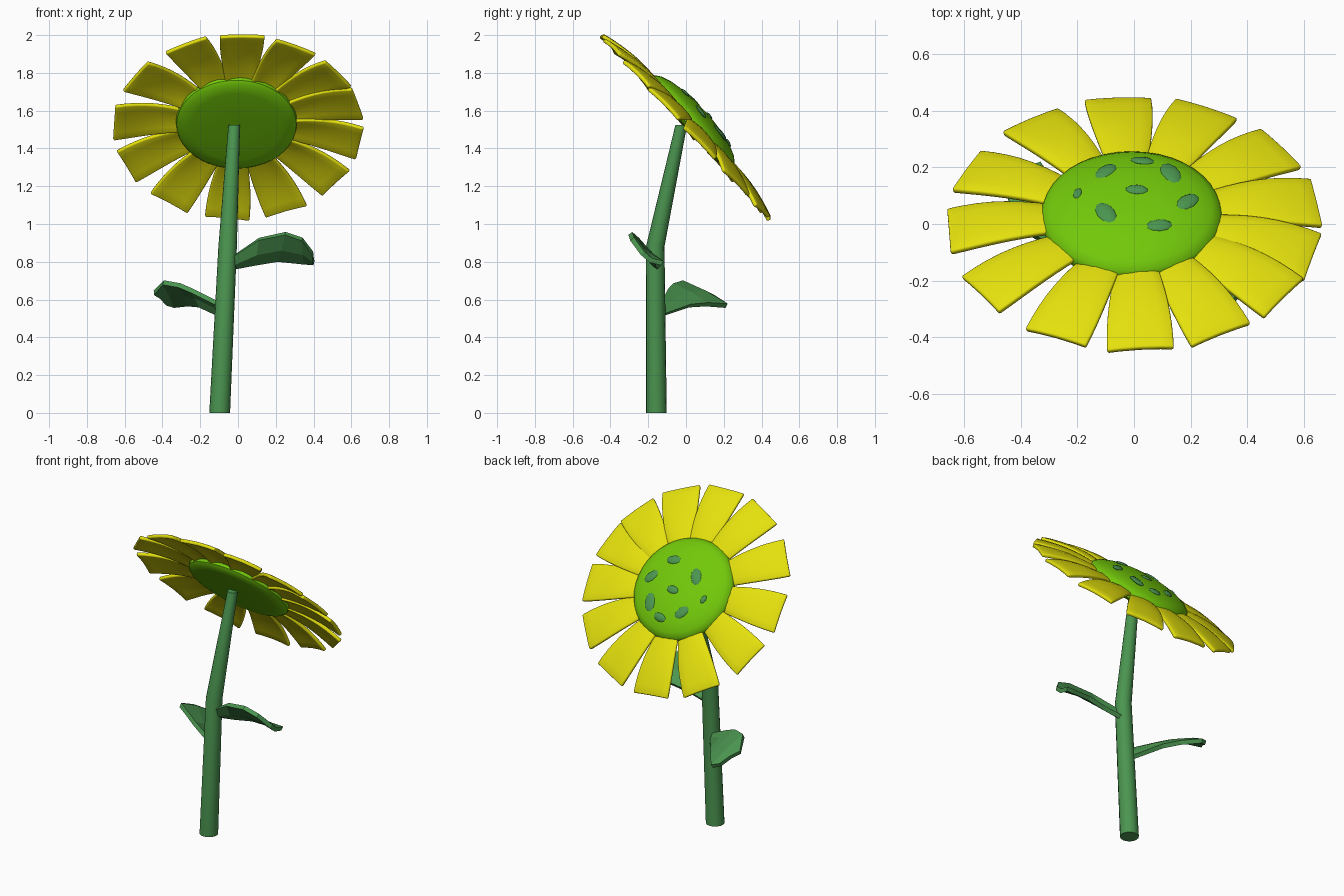
import bpy, bmesh, math
from mathutils import Vector, Matrix

if "Cube" in bpy.data.objects:
    bpy.data.objects.remove(bpy.data.objects["Cube"])


def material(name, rgb):
    m = bpy.data.materials.new(name)
    m.diffuse_color = (*rgb, 1)
    m.use_nodes = True
    m.node_tree.nodes["Principled BSDF"].inputs["Base Color"].default_value = m.diffuse_color
    return m


YELLOW = material("petal_yellow", (0.78, 0.75, 0.004))
LIME = material("disc_green", (0.17, 0.58, 0.003))
GREEN = material("stem_green", (0.07, 0.30, 0.08))

# Flower head frame: tilted back so local z is the facing direction
HEAD = Matrix.Translation((0, 0, 1.515)) @ Matrix.Rotation(math.radians(-47.5), 4, 'X')


def make(name, bm, mat, matrix=None, thickness=0, bevel=0, angle=35):
    bmesh.ops.recalc_face_normals(bm, faces=bm.faces)
    me = bpy.data.meshes.new(name)
    bm.to_mesh(me)
    bm.free()
    ob = bpy.data.objects.new(name, me)
    bpy.context.collection.objects.link(ob)
    me.materials.append(mat)
    if matrix:
        ob.matrix_world = matrix
    if thickness:
        s = ob.modifiers.new("thickness", 'SOLIDIFY')
        s.thickness, s.offset = thickness, 0
    if bevel:
        b = ob.modifiers.new("soft_edge", 'BEVEL')
        b.width, b.segments, b.limit_method = bevel, 2, 'ANGLE'
        b.angle_limit = math.radians(50)
    if angle:
        bpy.ops.object.select_all(action='DESELECT')
        ob.select_set(True)
        bpy.context.view_layer.objects.active = ob
        bpy.ops.object.shade_smooth_by_angle(angle=math.radians(angle))
    return ob


def skin(rows, closed=False, caps=False):
    """Quads between successive rows of points."""
    bm = bmesh.new()
    vs = [[bm.verts.new(p) for p in row] for row in rows]
    n = len(rows[0])
    for a, b in zip(vs, vs[1:]):
        for i in range(n if closed else n - 1):
            j = (i + 1) % n
            bm.faces.new((a[i], a[j], b[j], b[i]))
    if caps:
        bm.faces.new(vs[0])
        bm.faces.new(vs[-1])
    return bm


def ring(centre, r, n):
    c = Vector(centre)
    return [c + Vector((r * math.cos(2 * math.pi * i / n), r * math.sin(2 * math.pi * i / n), 0))
            for i in range(n)]


# Stem: tapered tube with one bend
stem = [ring((-0.097, -0.157, 0), 0.055, 16),
        ring((-0.055, -0.163, 0.88), 0.049, 16),
        ring((-0.02, -0.025, 1.525), 0.031, 16)]
make("stem", skin(stem, True, True), GREEN)

# Central disc: nearly flat underside, rounded rim, low domed top
profile = [(0.10, -0.006), (0.24, -0.003), (0.30, 0.004), (0.317, 0.018), (0.322, 0.04),
           (0.313, 0.062), (0.285, 0.083), (0.23, 0.104), (0.15, 0.121), (0.07, 0.129)]
make("flower_disc", skin([ring((-0.008, 0, h), r, 40) for r, h in profile], True, True), LIME, HEAD)


def dome_height(r):
    for (r0, h0), (r1, h1) in zip(profile[4:], profile[5:]):
        if r1 <= r <= r0:
            return h1 + (h0 - h1) * (r - r1) / (r0 - r1)
    return 0.129


# Seeds: flattened pebbles on the dome
seeds = [(-0.10, 0.15, 0.05, 20), (0.03, 0.215, 0.042, 0), (0.13, 0.145, 0.058, -30),
         (-0.20, 0.04, 0.027, 0), (0.01, 0.04, 0.04, 10), (0.19, -0.005, 0.05, -40),
         (-0.10, -0.075, 0.054, -10), (0.09, -0.135, 0.046, -25)]
for i, (x, y, size, turn) in enumerate(seeds):
    bm = bmesh.new()
    bmesh.ops.create_uvsphere(bm, u_segments=10, v_segments=6, radius=1)
    r = math.hypot(x, y)
    slope = 1.3 if r > 0.2 else 0.7
    tilt = Vector((x * slope, y * slope, 1)).to_track_quat('Z', 'Y').to_matrix().to_4x4()
    local = (Matrix.Translation((x, y, dome_height(r))) @ tilt
             @ Matrix.Rotation(math.radians(turn), 4, 'Z')
             @ Matrix.Diagonal((size, size * 0.6, 0.009, 1)))
    bm.transform(local)
    make(f"seed_{i + 1}", bm, GREEN, HEAD)

# Petals: flared, arched blades at slightly uneven angles
angles = [88, 62, 36, 15, -10, -37.5, -67, -95, -124, -154.6, 177, 146, 115]
for i, a in enumerate(angles):
    rows = []
    for k in range(9):
        t = k / 8
        r = 0.24 + 0.415 * t
        half = 0.066 + 0.052 * math.sin(math.pi / 2 * t)
        arch = 0.042 + 0.012 * math.sin(math.pi * t) - 0.042 * t ** 2
        row = []
        for c in (-1, -0.6, 0, 0.6, 1):
            row.append(Vector((r, c * half, arch - 0.014 * c * c * (1 - 0.5 * t) + 0.005 * c)))
        rows.append(row)
    make(f"petal_{i + 1}", skin(rows), YELLOW,
         HEAD @ Matrix.Rotation(math.radians(-a), 4, 'Z'), 0.022, 0.007, 40)


# Leaves: upper edge, midrib and lower edge, thickened
def leaf(name, upper, lower, sag):
    rows = []
    for u, l in zip(upper, lower):
        u, l = Vector(u), Vector(l)
        rows.append([u, (u + l) / 2 + Vector(sag), l])
    make(name, skin(rows), GREEN, None, 0.026, 0, 0)


leaf("upper_leaf",
     [(-0.04, -0.17, 0.82), (0.11, -0.26, 0.92), (0.25, -0.295, 0.95), (0.34, -0.285, 0.92), (0.395, -0.23, 0.845)],
     [(-0.04, -0.14, 0.765), (0.09, -0.155, 0.79), (0.21, -0.15, 0.81), (0.35, -0.13, 0.797), (0.402, -0.125, 0.793)],
     (0, -0.008, -0.012))
leaf("lower_leaf",
     [(-0.09, -0.14, 0.57), (-0.24, -0.10, 0.645), (-0.31, -0.07, 0.675), (-0.395, -0.02, 0.69), (-0.445, 0.085, 0.635)],
     [(-0.09, -0.13, 0.515), (-0.20, 0.02, 0.567), (-0.26, 0.11, 0.574), (-0.335, 0.215, 0.567), (-0.38, 0.195, 0.58)],
     (0, 0, 0.008))
